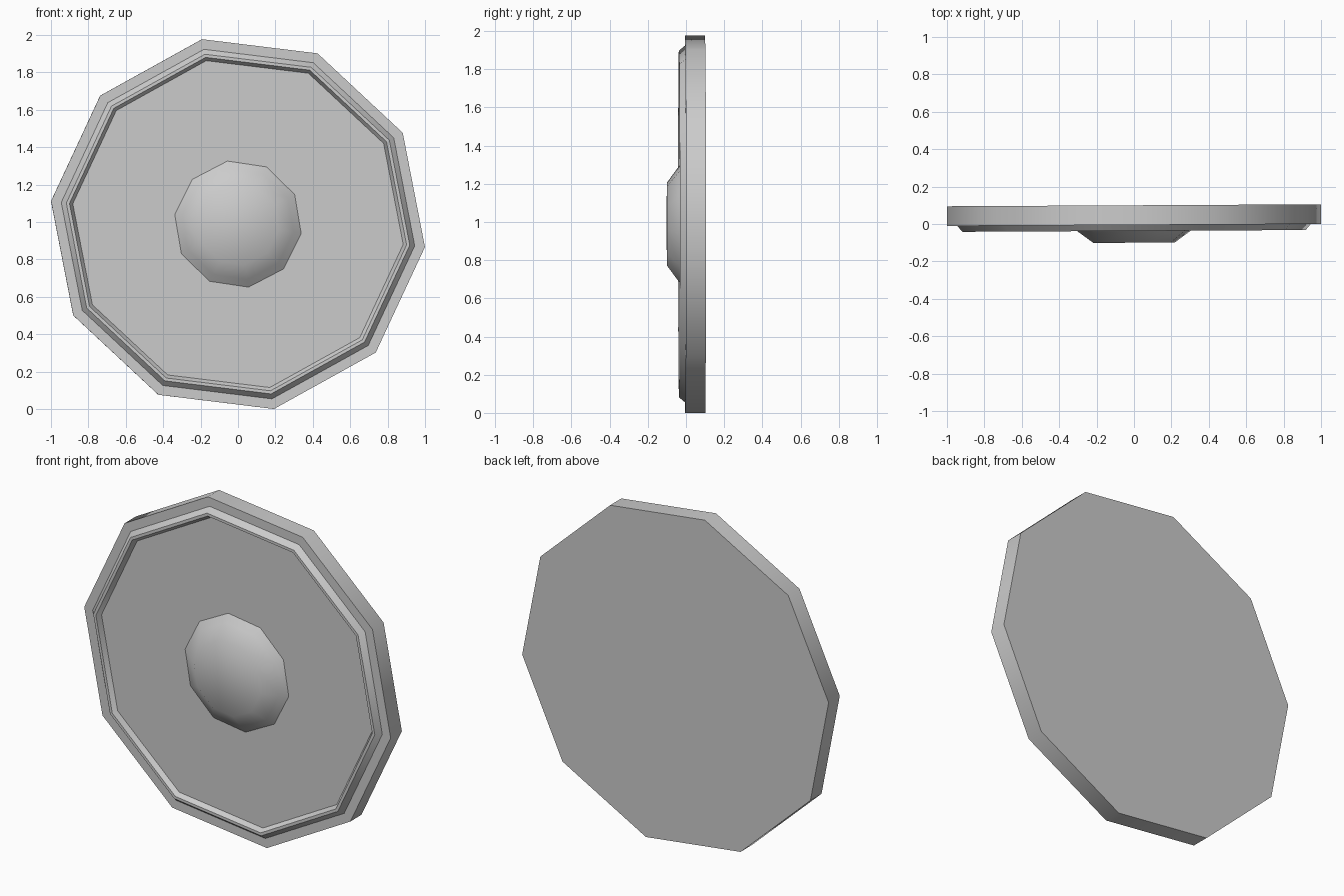
import bpy, bmesh, math

SIDES = 10
PHASE = math.radians(-7.0)
CENTRE_Z = 0.989

cube = bpy.data.objects.get("Cube")
if cube:
    bpy.data.objects.remove(cube, do_unlink=True)

grey = bpy.data.materials.new("plain grey")
grey.use_nodes = True
colour = (0.6, 0.6, 0.6, 1)
grey.diffuse_color = colour
grey.node_tree.nodes["Principled BSDF"].inputs["Base Color"].default_value = colour


def turned_part(name, profile, phase=PHASE, cap_back=False):
    """Ten-sided rings from (radius, depth) pairs, running from back to front."""
    bm = bmesh.new()
    rings = []
    for radius, y in profile:
        angles = [phase + i * math.tau / SIDES for i in range(SIDES)]
        rings.append([bm.verts.new((radius * math.cos(a), y, radius * math.sin(a)))
                      for a in angles])
    for a, b in zip(rings, rings[1:]):
        for i in range(SIDES):
            j = (i + 1) % SIDES
            bm.faces.new((a[i], a[j], b[j], b[i]))
    bm.faces.new(rings[-1])
    if cap_back:
        bm.faces.new(rings[0][::-1])
    bmesh.ops.recalc_face_normals(bm, faces=bm.faces)
    mesh = bpy.data.meshes.new(name)
    bm.to_mesh(mesh)
    bm.free()
    mesh.materials.append(grey)
    obj = bpy.data.objects.new(name, mesh)
    bpy.context.collection.objects.link(obj)
    obj.location.z = CENTRE_Z
    obj.rotation_euler.z = math.radians(0.3)
    bpy.ops.object.select_all(action="DESELECT")
    obj.select_set(True)
    bpy.context.view_layer.objects.active = obj
    bpy.ops.object.shade_smooth_by_angle(angle=math.radians(40))
    return obj


# Thick plate with a raised, bevelled ridge around a sunken face
turned_part("shield_plate", [
    (1.007, 0.1), (1.007, -0.005), (0.952, -0.005), (0.925, -0.037),
    (0.908, -0.037), (0.89, -0.01)], cap_back=True)

# Low domed boss in the middle
turned_part("centre_boss", [(0.343, -0.009), (0.3, -0.042), (0.22, -0.1)],
            phase=math.radians(-8.5))
